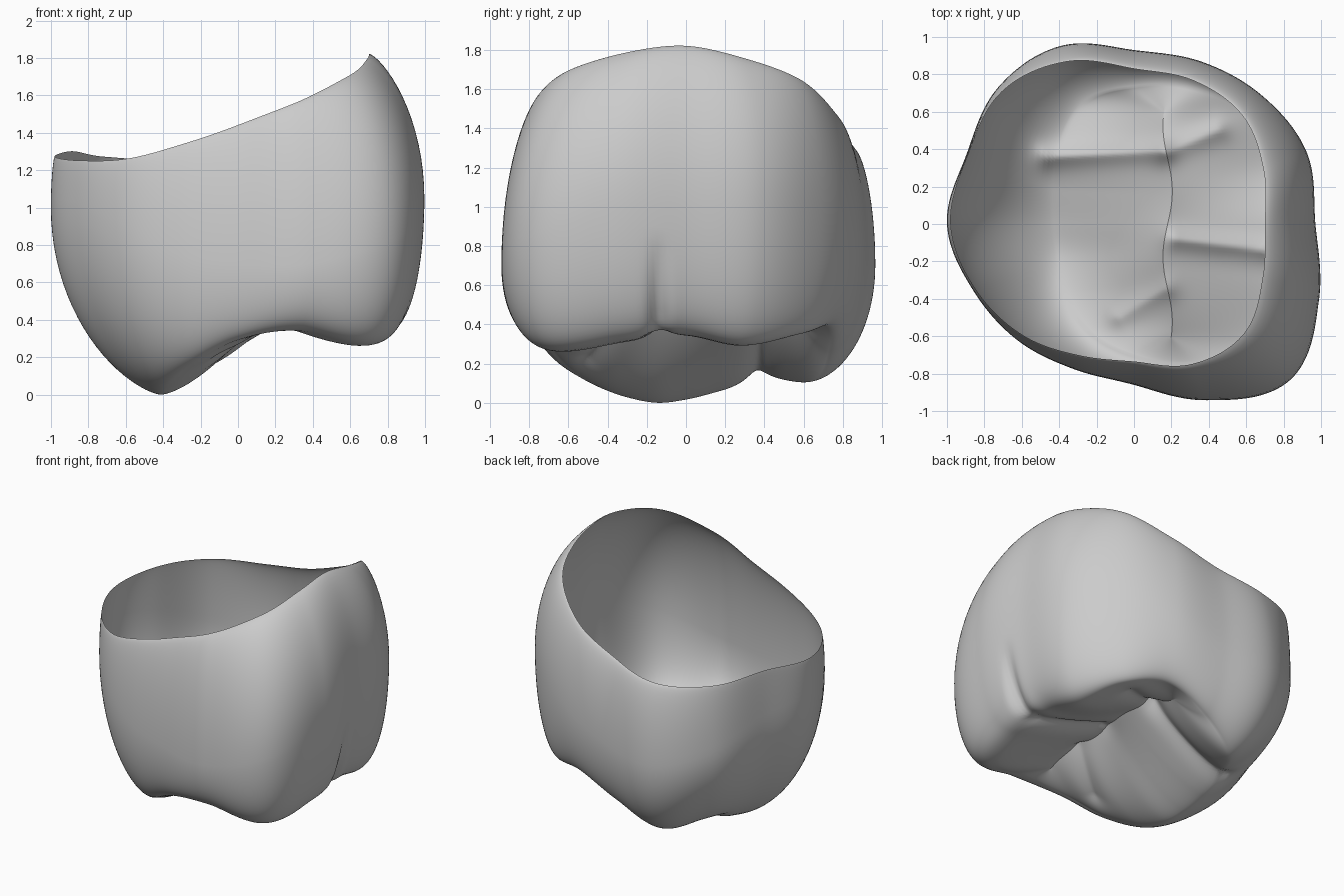
import bpy, bmesh, math
from mathutils import Vector

cube = bpy.data.objects.get("Cube")
if cube:
    bpy.data.objects.remove(cube, do_unlink=True)

SEGMENTS = 256
UPPER_STEPS, LOWER_STEPS, INNER_STEPS = 16, 22, 28

# Radius and height at sixteen equal directions, counter-clockwise from +x
RIM_RADIUS = [.70, .75, .82, .83, .83, .94, 1.0, .96, .98, .915, .84, .76, .735, .81, .83, .745]
RIM_HEIGHT = [1.82, 1.76, 1.65, 1.47, 1.34, 1.26, 1.27, 1.3, 1.27, 1.25, 1.26, 1.34, 1.44, 1.56, 1.7, 1.79]
BELLY_RADIUS = [.97, 1.0, .97, .94, .93, 1.03, 1.03, .97, 1.0, .93, .88, .84, .86, 1.02, 1.18, 1.07]
BELLY_HEIGHT = [1.05, 1.05, 1.03, .9, .75, .7, .8, .95, 1.0, 1.0, .88, .75, .7, .7, .83, 1.03]
CREST_RADIUS = [.70, .75, .82, .78, .73, .70, .57, .47, .43, .44, .52, .62, .70, .80, .90, .78]
CREST_HEIGHT = [.34, .29, .35, .39, .26, .11, .12, .06, .015, .0, .05, .16, .29, .34, .26, .31]

# Chewing-surface grooves: start, end, depth
GROOVES = [
    (Vector((-.47, .36)), Vector((.15, .39)), .055),
    (Vector((.22, -.08)), Vector((.75, -.14)), .05),
    (Vector((.17, .38)), Vector((.45, .50)), .035),
    (Vector((.17, -.35)), Vector((-.08, -.5)), .035),
]


def clamp(value):
    return max(0.0, min(1.0, value))


def around(values, turn):
    """Smooth closed interpolation of values, turn running from zero to one."""
    count = len(values)
    place = turn * count
    i = int(place)
    t = place - i
    a, b, c, d = (values[(i + k) % count] for k in (-1, 0, 1, 2))
    return b + .5 * t * (c - a + t * (2*a - 5*b + 4*c - d + t * (3*(b - c) + d - a)))


def segment_distance(point, start, end):
    line = end - start
    t = clamp((point - start).dot(line) / line.length_squared)
    return (point - start - line * t).length


def carve(point):
    """Press the grooves into the chewing surface and the side wall."""
    x, y, z = point
    fade = clamp((.65 - z) / .15)
    for start, end, depth in GROOVES:
        distance = segment_distance(Vector((x, y)), start, end)
        z += fade * depth * math.exp(-(distance / .06) ** 1.5)
    dent = clamp((x - .45) / .3) * clamp((.85 - point.z) / .4)
    x -= .05 * dent * math.exp(-((y + .14) / .045) ** 2)
    return Vector((x, y, z))


def column(turn):
    """One strip of points from the rim, over the belly and crest, to the fissure."""
    angle = turn * math.tau
    side = Vector((math.cos(angle), math.sin(angle), 0))
    rim_r, rim_z = around(RIM_RADIUS, turn), around(RIM_HEIGHT, turn)
    belly_r, belly_z = around(BELLY_RADIUS, turn), around(BELLY_HEIGHT, turn)
    crest_r, crest_z = around(CREST_RADIUS, turn), around(CREST_HEIGHT, turn)
    points = []
    # Wall from the open rim out to the widest line
    for k in range(UPPER_STEPS):
        a = k / UPPER_STEPS * math.pi / 2
        r = rim_r + (belly_r - rim_r) * math.sin(a) ** 1.4
        points.append(side * r + Vector((0, 0, rim_z + (belly_z - rim_z) * (1 - math.cos(a)))))
    # Wall curling under to the cusp crest
    power = 1 - .3 * side.x + .1 * side.y
    for k in range(LOWER_STEPS):
        a = k / LOWER_STEPS * math.pi / 2
        r = crest_r + (belly_r - crest_r) * math.cos(a) ** power
        points.append(side * r + Vector((0, 0, belly_z + (crest_z - belly_z) * math.sin(a))))
    # Chewing surface sloping into the central fissure
    crest = side * crest_r
    y = crest.y * .82
    fissure = Vector((.18 + .025 * math.sin(9 * y), y, 0))
    fissure_z = .46 - .08 * (y / .6) ** 2
    for k in range(INNER_STEPS + 1):
        s = k / INNER_STEPS
        p = crest.lerp(fissure, s)
        p.z = crest_z + (fissure_z - crest_z) * s ** 1.5
        points.append(p)
    return [carve(p) for p in points]


# Crown shell
bm = bmesh.new()
strips = [[bm.verts.new(p) for p in column(i / SEGMENTS)] for i in range(SEGMENTS)]
for i, strip in enumerate(strips):
    following = strips[(i + 1) % SEGMENTS]
    for k in range(len(strip) - 1):
        bm.faces.new((strip[k], strip[k + 1], following[k + 1], following[k]))
bmesh.ops.remove_doubles(bm, verts=bm.verts, dist=.0004)

# Stand the shell on the ground
lowest = min(v.co.z for v in bm.verts)
bmesh.ops.translate(bm, verts=bm.verts, vec=(0, 0, -lowest))

mesh = bpy.data.meshes.new("crown_shell")
bm.to_mesh(mesh)
bm.free()
crown = bpy.data.objects.new("crown_shell", mesh)
bpy.context.collection.objects.link(crown)

# Plain grey material
grey = bpy.data.materials.new("plain_grey")
grey.use_nodes = True
colour = (.6, .6, .6, 1)
grey.diffuse_color = colour
shader = next(n for n in grey.node_tree.nodes if n.type == 'BSDF_PRINCIPLED')
shader.inputs["Base Color"].default_value = colour
mesh.materials.append(grey)

bpy.context.view_layer.objects.active = crown
crown.select_set(True)
bpy.ops.object.shade_smooth_by_angle(angle=math.radians(60))
